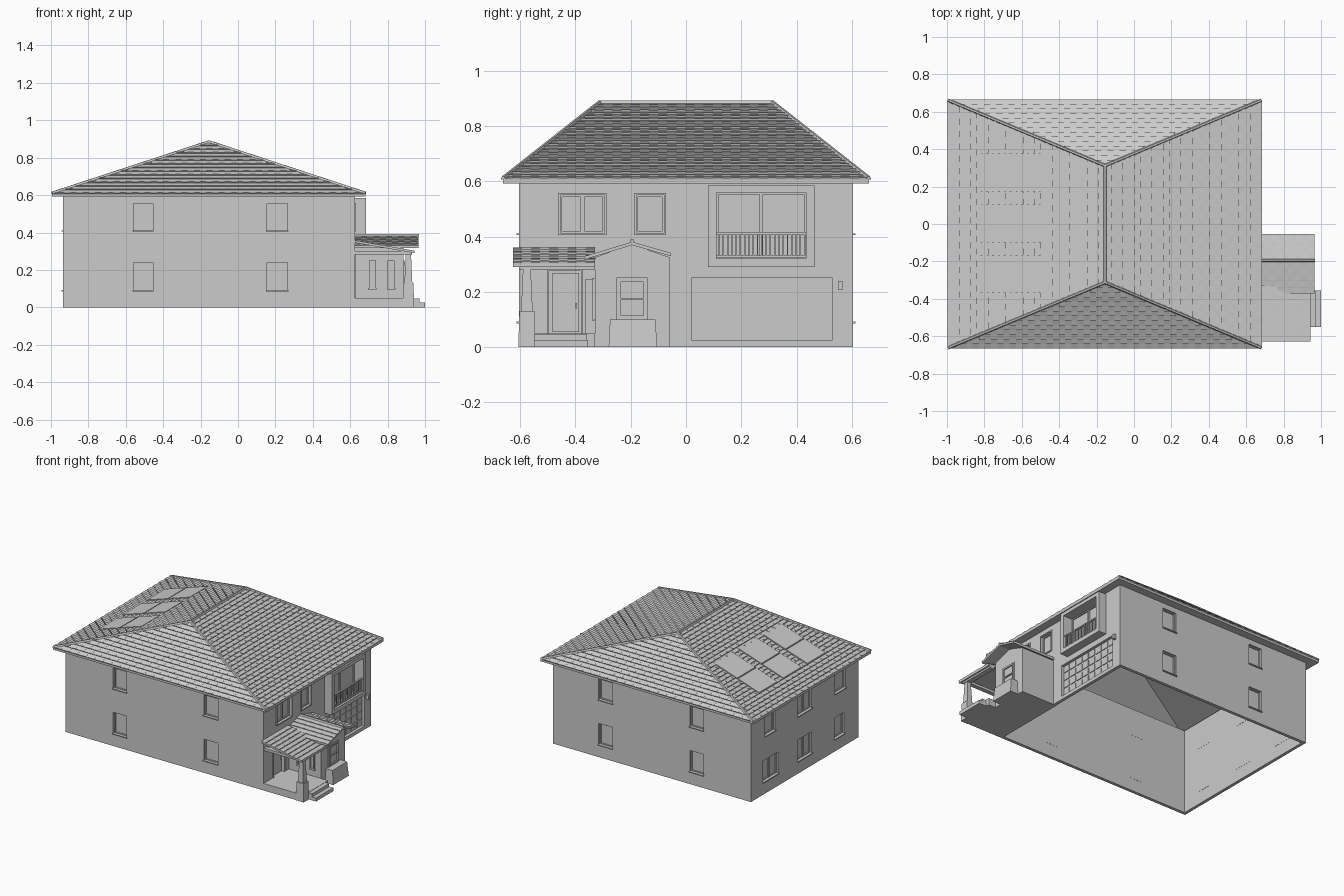
import bpy, bmesh, math
from mathutils import Vector

if "Cube" in bpy.data.objects:
    bpy.data.objects.remove(bpy.data.objects["Cube"])

GREY = bpy.data.materials.new("plain_grey")
GREY.diffuse_color = (0.6, 0.6, 0.6, 1)
GREY.use_nodes = True
GREY.node_tree.nodes["Principled BSDF"].inputs["Base Color"].default_value = GREY.diffuse_color


def finish(name, bm):
    me = bpy.data.meshes.new(name)
    bm.to_mesh(me)
    bm.free()
    me.materials.append(GREY)
    ob = bpy.data.objects.new(name, me)
    bpy.context.collection.objects.link(ob)
    return ob


def prism(bm, bottom, top):
    a = [bm.verts.new(p) for p in bottom]
    b = [bm.verts.new(p) for p in top]
    n = len(a)
    fs = [bm.faces.new(a[::-1]), bm.faces.new(b)]
    fs += [bm.faces.new((a[i], a[(i + 1) % n], b[(i + 1) % n], b[i])) for i in range(n)]
    bmesh.ops.recalc_face_normals(bm, faces=fs)


def rect(x0, x1, y0, y1, z):
    return [(x0, y0, z), (x1, y0, z), (x1, y1, z), (x0, y1, z)]


def boxes(name, items):
    bm = bmesh.new()
    for x0, x1, y0, y1, z0, z1 in items:
        prism(bm, rect(x0, x1, y0, y1, z0), rect(x0, x1, y0, y1, z1))
    return finish(name, bm)


def bars(name, pairs, w, h):
    """Square bars along sloping lines."""
    bm = bmesh.new()
    for a, b in pairs:
        a, b = Vector(a), Vector(b)
        side = (b - a).cross(Vector((0, 0, 1))).normalized() * w / 2
        up = Vector((0, 0, h))
        prism(bm, [a - side, a + side, a + side * .5 + up, a - side * .5 + up],
              [b - side, b + side, b + side * .5 + up, b - side * .5 + up])
    return finish(name, bm)


def on_wall(axis, pos, sign, d0, d1, u0, u1, v0, v1):
    """Box on a wall: d is the distance outward from the wall face."""
    a, b = sorted((pos + sign * d0, pos + sign * d1))
    return (a, b, u0, u1, v0, v1) if axis == "x" else (u0, u1, a, b, v0, v1)


def wall(name, axis, pos, sign, u0, u1, holes, top=0.6):
    """Wall skin on a grid that leaves out the openings, then thickened inward."""
    us = sorted({u0, u1, *[h[0] for h in holes], *[h[1] for h in holes]})
    vs = sorted({0, top, *[h[2] for h in holes], *[h[3] for h in holes]})
    bm = bmesh.new()
    pt = (lambda u, v: (pos, u, v)) if axis == "x" else (lambda u, v: (u, pos, v))
    grid = {(u, v): bm.verts.new(pt(u, v)) for u in us for v in vs}
    for a, b in zip(us, us[1:]):
        for c, d in zip(vs, vs[1:]):
            mu, mv = (a + b) / 2, (c + d) / 2
            if not any(h[0] < mu < h[1] and h[2] < mv < h[3] for h in holes):
                f = bm.faces.new([grid[k] for k in ((a, c), (b, c), (b, d), (a, d))])
                f.normal_update()
                if f.normal["xy".index(axis)] * sign < 0:
                    f.normal_flip()
    ob = finish(name, bm)
    mod = ob.modifiers.new("thickness", "SOLIDIFY")
    mod.thickness, mod.offset = 0.022, -1


def window(name, axis, pos, sign, hole, panes=1, trim=False, cross=False, d=-0.02):
    u0, u1, v0, v1 = hole
    f = 0.007
    put = lambda *a: on_wall(axis, pos, sign, *a)
    out = [put(d - .003, d, u0, u1, v0, v1)]
    out += [put(d, d + .008, a, b, c, e) for a, b, c, e in (
        (u0, u0 + f, v0, v1), (u1 - f, u1, v0, v1), (u0, u1, v0, v0 + f), (u0, u1, v1 - f, v1))]
    for i in range(1, panes):
        m = u0 + (u1 - u0) * i / panes
        out.append(put(d, d + .009, m - f, m + f, v0, v1))
    if cross:
        m = (v0 + v1) / 2
        out.append(put(d, d + .009, u0, u1, m - f / 2, m + f / 2))
    if trim:
        t = .008
        out += [put(d, .006, a, b, c, e) for a, b, c, e in (
            (u0 - t, u0, v0 - t, v1 + t), (u1, u1 + t, v0 - t, v1 + t),
            (u0, u1, v0 - t, v0), (u0, u1, v1, v1 + t))]
    else:
        out.append(put(d, .009, u0 - .004, u1 + .004, v0 - .005, v0 + .002))
    boxes(name, out)


def tiles(name, p0, p1, q1, q0, rows, width=0.033, lift=0.008):
    """Stepped tile courses on a slope; p is the eave edge, q the top edge."""
    p0, p1, q1, q0 = map(Vector, (p0, p1, q1, q0))
    e = (p1 - p0).normalized()
    n = e.cross(q0 - p0).normalized()
    bm = bmesh.new()
    for r in range(rows):
        a0, a1 = p0.lerp(q0, r / rows), p1.lerp(q1, r / rows)
        b0, b1 = p0.lerp(q0, (r + 1) / rows), p1.lerp(q1, (r + 1) / rows)
        lo, hi = (a0 - p0).dot(e), (a1 - p0).dot(e)
        tlo, thi = (b0 - p0).dot(e), (b1 - p0).dot(e)
        cuts = [lo] + [k * width for k in range(int(lo / width) + 1, math.ceil(hi / width))] + [hi]
        for i, (u, v) in enumerate(zip(cuts, cuts[1:])):
            up = n * lift * (1 if (int((u + v) / 2 / width) + r) % 2 else 0.75)
            tu, tv = min(max(u, tlo), thi), min(max(v, tlo), thi)
            c, d = a0 + e * (u - lo), a0 + e * (v - lo)
            t = [b0 + e * (tv - tlo)] + ([b0 + e * (tu - tlo)] if tv - tu > 1e-5 else [])
            bm.faces.new([bm.verts.new(p) for p in [c + up, d + up] + t])
            bm.faces.new([bm.verts.new(p) for p in (c, d, d + up, c + up)])
    return finish(name, bm)


# Walls with window openings
X0, X1, Y = -0.935, 0.625, 0.605
LOW, UPP = (0.09, 0.24), (0.41, 0.555)
side = [(a, b, *z) for a, b in ((-.56, -.455), (.155, .265)) for z in (LOW, UPP)]
for s, nm in ((-1, "front"), (1, "back")):
    wall(nm + "_wall", "y", s * Y, s, X0, X1, side)
    for i, h in enumerate(side):
        window(f"{nm}_window_{i}", "y", s * Y, s, h)
rear = [((.30, .47, *LOW), 2), ((-.08, .08, *LOW), 2), ((-.445, -.335, *LOW), 1),
        ((.335, .445, *UPP), 1), ((-.08, .08, *UPP), 2), ((-.46, -.34, *UPP), 1)]
wall("left_wall", "x", X0, -1, -Y, Y, [h for h, _ in rear])
for i, (h, n) in enumerate(rear):
    window(f"left_window_{i}", "x", X0, -1, h, n)
up_a, up_b = (-.455, -.295, .413, .55), (-.18, -.08, .413, .55)
garage, bay, door = (.02, .53, .025, .25), (.11, .435, .32, .56), (-.495, -.38, .05, .275)
wall("entrance_wall", "x", X1, 1, -Y, Y, [up_a, up_b, garage, bay, door])
window("upper_window_a", "x", X1, 1, up_a, 2, True)
window("upper_window_b", "x", X1, 1, up_b, 1, True)
window("balcony_doors", "x", X1, 1, bay, 2, True)

# Garage door with raised panels
panels = [on_wall("x", X1, 1, -.024, -.02, *garage)]
for i in range(8):
    for j in range(4):
        y, z = .02 + .51 * i / 8, .025 + .225 * j / 4
        panels.append(on_wall("x", X1, 1, -.02, -.015, y + .006, y + .058, z + .006, z + .05))
boxes("garage_door", panels)
boxes("wall_lamp", [(X1, .645, .55, .567, .207, .24)])

# Front door, handle and side light
boxes("front_door", [(.6, .608, -.495, -.38, .05, .275), (.608, .615, -.483, -.388, .055, .268),
                     (.615, .625, -.4, -.395, .14, .16), (.62, .632, -.502, -.495, .05, .28),
                     (.62, .632, -.38, -.373, .05, .28), (.62, .632, -.502, -.373, .275, .282)])
boxes("side_light", [(X1, .632, -.365, -.325, .05, .245)])

# Balcony frame and railing
boxes("balcony_frame", [(X1, .685, .08, .11, .29, .585), (X1, .685, .435, .465, .29, .585),
                        (X1, .685, .11, .435, .29, .32), (X1, .685, .11, .435, .56, .585)])
rail = [(.664, .676, .11, .435, .408, .416), (.664, .676, .11, .435, .325, .331)]
rail += [(.667, .673, .117 + k * .0155, .122 + k * .0155, .33, .41) for k in range(21)]
boxes("balcony_railing", rail)

# Main hip roof
EX0, EX1, EY, EZ = -0.995, 0.682, 0.662, 0.607
RX, RY, RZ = -0.155, 0.312, 0.882
A, B, C, D = (EX0, -EY, EZ), (EX1, -EY, EZ), (EX1, EY, EZ), (EX0, EY, EZ)
R0, R1 = (RX, -RY, RZ), (RX, RY, RZ)
tiles("roof_front", A, B, R0, R0, 14)
tiles("roof_back", C, D, R1, R1, 14)
tiles("roof_right", B, C, R1, R0, 27)
tiles("roof_left", D, A, R0, R1, 27)
bars("roof_caps", [(A, R0), (B, R0), (C, R1), (D, R1), (R0, R1)], .018, .011)
boxes("eaves", [(EX0, EX1, -EY, -.585, .592, EZ), (EX0, EX1, .585, EY, .592, EZ),
                (EX0, -.915, -.585, .585, .592, EZ), (.605, EX1, -.585, .585, .592, EZ)])
bm = bmesh.new()
v = [bm.verts.new(Vector(p) - Vector((0, 0, .008))) for p in (A, B, C, D, R0, R1)]
for f in ((1, 0, 4), (3, 2, 5), (2, 1, 4, 5), (0, 3, 5, 4)):
    bm.faces.new([v[i] for i in f])
finish("roof_lining", bm)

# Solar panels on the left slope
bm = bmesh.new()
sl = (RZ - EZ) / (RX - EX0)
for yc in (.275, .002, -.268):
    for x0, x1 in ((-.84, -.674), (-.667, -.5)):
        lo, hi = ([(x, y, EZ + sl * (x - EX0) + dz) for x, y in (
            (x0, yc - .102), (x1, yc - .102), (x1, yc + .102), (x0, yc + .102))] for dz in (0, .0105))
        prism(bm, lo, hi)
finish("solar_panels", bm)

# Gabled front room
gable = ((-.33, 0), (-.06, 0), (-.06, .325), (-.195, .372), (-.33, .325))
bm = bmesh.new()
prism(bm, [(.6, y, z) for y, z in gable], [(.885, y, z) for y, z in gable])
finish("front_room", bm)
bm = bmesh.new()
for y, z in ((-.055, .329), (-.37, .316)):
    prism(bm, [(X1, y, z), (X1, -.195, .369), (X1, -.195, .381), (X1, y, z + .012)],
          [(.965, y, z), (.965, -.195, .369), (.965, -.195, .381), (.965, y, z + .012)])
finish("gable_roof", bm)
tiles("gable_tiles_back", (.965, -.055, .34), (X1, -.055, .34), (X1, -.195, .381), (.965, -.195, .381), 4, lift=.006)
tiles("gable_tiles_front", (X1, -.37, .327), (.965, -.37, .327), (.965, -.195, .381), (X1, -.195, .381), 5, lift=.006)
bars("gable_cap", [((X1, -.195, .381), (.967, -.195, .381))], .016, .01)
window("front_room_window", "x", .885, 1, (-.243, -.147, .107, .243), 1, True, True, d=.001)
for i, h in enumerate(((.70, .737, .1, .25), (.80, .837, .1, .25))):
    window(f"front_room_side_window_{i}", "y", -.33, -1, h, d=.001)
bm = bmesh.new()
prism(bm, rect(.88, .947, -.28, -.105, 0), rect(.88, .937, -.275, -.11, .1))
finish("planter", bm)

# Porch floor, steps, column and roof
boxes("porch_floor", [(.6, .94, -.605, -.33, 0, .05)])
boxes("porch_steps", [(.93, .97, -.55, -.36, 0, .048), (.93, 1.0, -.55, -.355, 0, .025)])
bm = bmesh.new()
prism(bm, rect(.88, .942, -.607, -.545, 0), rect(.884, .938, -.603, -.549, .13))
prism(bm, rect(.89, .932, -.597, -.555, .13), rect(.897, .925, -.59, -.562, .285))
finish("porch_column", bm)
boxes("porch_beams", [(.893, .93, -.605, -.33, .28, .3), (X1, .91, -.6, -.57, .282, .3)])
bm = bmesh.new()
prism(bm, rect(X1, .943, -.627, -.33, .345)[:1] + [(.943, -.627, .29), (.943, -.33, .29), (X1, -.33, .345)],
      [(X1, -.627, .358), (.943, -.627, .303), (.943, -.33, .303), (X1, -.33, .358)])
finish("porch_roof", bm)
tiles("porch_tiles", (.943, -.627, .303), (.943, -.33, .303), (X1, -.33, .36), (X1, -.627, .36), 9, lift=.007)
